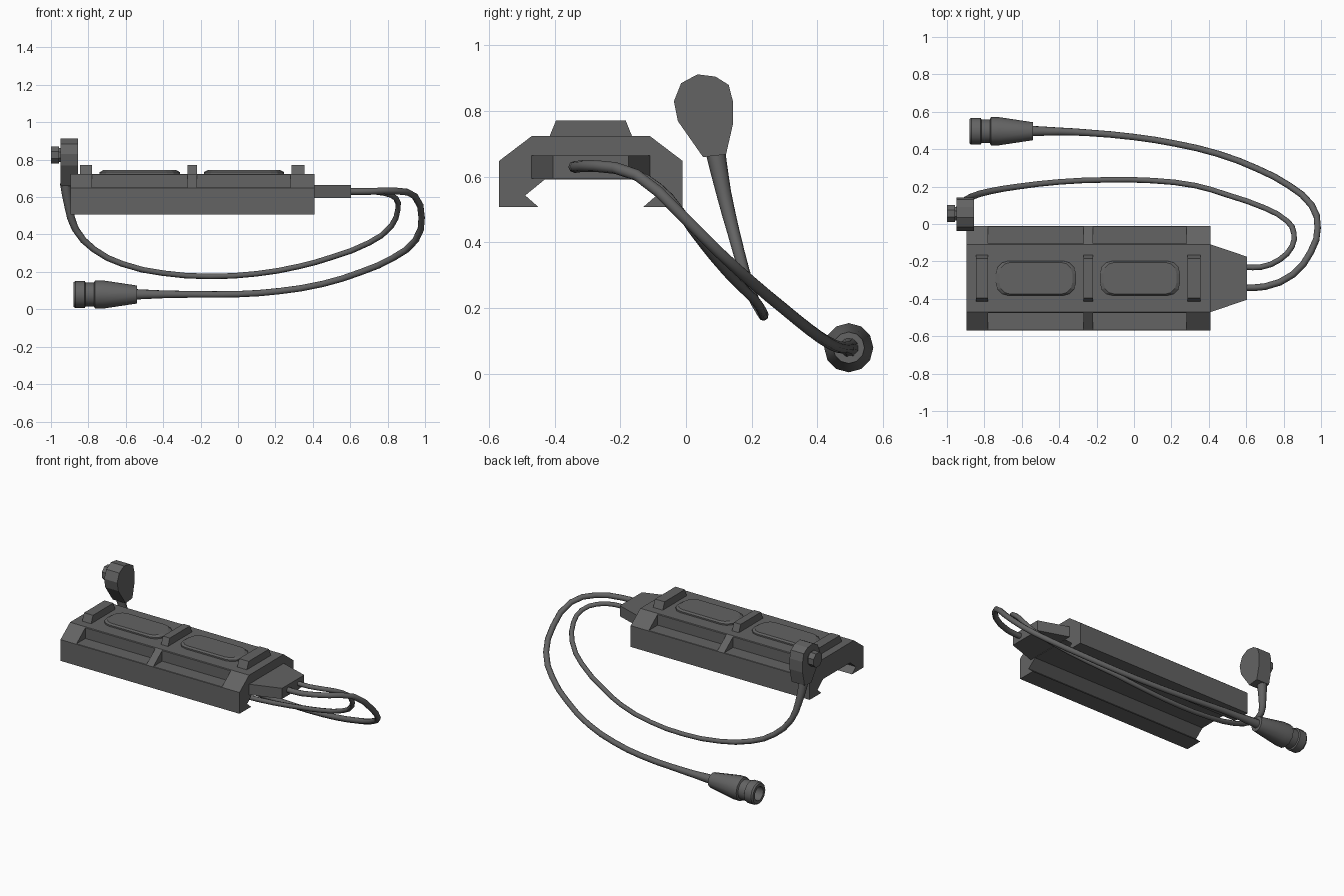
import bpy, bmesh
from math import sin, cos, pi, radians

if "Cube" in bpy.data.objects:
    bpy.data.objects.remove(bpy.data.objects["Cube"])

CY = -0.29  # centre line of the housing
DARK = bpy.data.materials.new("dark_grey")
DARK.diffuse_color = (.125, .125, .125, 1)
DARK.use_nodes = True
DARK.node_tree.nodes["Principled BSDF"].inputs["Base Color"].default_value = DARK.diffuse_color


def finish(bm, name):
    bmesh.ops.recalc_face_normals(bm, faces=bm.faces)
    me = bpy.data.meshes.new(name)
    bm.to_mesh(me)
    bm.free()
    me.materials.append(DARK)
    ob = bpy.data.objects.new(name, me)
    bpy.context.collection.objects.link(ob)
    return ob


def loft(name, rings):
    """Skin closed rings of equal point count and cap both ends."""
    bm = bmesh.new()
    vs = [[bm.verts.new(p) for p in r] for r in rings]
    n = len(vs[0])
    for a, b in zip(vs, vs[1:]):
        for i in range(n):
            j = (i + 1) % n
            bm.faces.new((a[i], a[j], b[j], b[i]))
    bm.faces.new(vs[0])
    bm.faces.new(vs[-1])
    return finish(bm, name)


def prism_x(name, prof, x0, x1):
    return loft(name, [[(x, y, z) for y, z in prof] for x in (x0, x1)])


def lathe_x(name, prof, cy, cz, n, turn=0.0):
    return loft(name, [[(x, cy + r * cos(2 * pi * (i + turn) / n), cz + r * sin(2 * pi * (i + turn) / n))
                        for i in range(n)] for x, r in prof])


def smooth(ob, deg):
    bpy.ops.object.select_all(action='DESELECT')
    ob.select_set(True)
    bpy.context.view_layer.objects.active = ob
    bpy.ops.object.shade_smooth_by_angle(angle=radians(deg))


def cable(name, pts):
    cu = bpy.data.curves.new(name, 'CURVE')
    cu.dimensions = '3D'
    cu.bevel_depth = 1
    cu.bevel_resolution = 2
    cu.resolution_u = 2
    cu.use_fill_caps = True
    cu.materials.append(DARK)
    sp = cu.splines.new('BEZIER')
    sp.bezier_points.add(len(pts) - 1)
    for bp, (x, y, z, r) in zip(sp.bezier_points, pts):
        bp.co = (x, y, z)
        bp.radius = r
        bp.handle_left_type = bp.handle_right_type = 'AUTO'
    ob = bpy.data.objects.new(name, cu)
    bpy.context.collection.objects.link(ob)
    bpy.ops.object.select_all(action='DESELECT')
    ob.select_set(True)
    bpy.context.view_layer.objects.active = ob
    bpy.ops.object.convert(target='MESH')
    smooth(bpy.context.view_layer.objects.active, 50)


# Housing: rail-mount profile mirrored about its centre line
half = [(.14, .592), (.20, .543), (.16, .508), (.28, .508), (.28, .648), (.18, .724)]
prof = [(CY + y, z) for y, z in half] + [(CY - y, z) for y, z in reversed(half)]
housing = prism_x("housing", prof, -.895, .41)

# Side bays cut between the ribs
for x0, x1 in ((-.78, -.27), (-.22, .28)):
    for s in (-1, 1):
        a, b = CY + s * .185, CY + s * .32
        cut = prism_x("bay_cutter", [(a, .65), (b, .65), (b, .8), (a, .8)], x0, x1)
        cut.hide_render = cut.hide_viewport = True
        cut.display_type = 'WIRE'
        m = housing.modifiers.new("bay", 'BOOLEAN')
        m.operation = 'DIFFERENCE'
        m.solver = 'EXACT'
        m.object = cut

# Raised cross bars on top
for x0, x1 in ((-.845, -.78), (-.27, -.22), (.285, .355)):
    prism_x("cross_bar", [(CY - .127, .72), (CY + .127, .72), (CY + .106, .772), (CY - .106, .772)], x0, x1)


# Rounded button pads
def pad_ring(cx, hx, hy, r, z):
    ring = []
    for q, (sx, sy) in enumerate(((1, 1), (-1, 1), (-1, -1), (1, -1))):
        for k in range(4):
            t = (q + k / 3) * pi / 2
            ring.append((cx + sx * (hx - r) + r * cos(t), CY + sy * (hy - r) + r * sin(t), z))
    return ring


for cx in (-.525, .032):
    loft("button_pad", [pad_ring(cx, .215, .093, .07, .72), pad_ring(cx, .215, .093, .07, .733),
                        pad_ring(cx, .195, .085, .06, .744)])

# Tapered cable outlet
loft("cable_outlet", [[(x, CY - w, .595), (x, CY + w, .595), (x, CY + w, .665), (x, CY - w, .665)]
                      for x, w in ((.405, .182), (.605, .115))])

# Outer cable with thickened end: x, y, z, radius
cable("connector_cable", [
    (.59, -.34, .63, .018), (.70, -.335, .63, .018), (.85, -.27, .632, .018), (.945, -.15, .605, .018),
    (.982, -.02, .49, .018), (.95, .10, .37, .018), (.83, .205, .275, .018), (.66, .295, .20, .018),
    (.45, .375, .135, .018), (.22, .43, .097, .018), (0, .465, .081, .018), (-.25, .488, .08, .019),
    (-.40, .495, .08, .022), (-.56, .497, .08, .03)])

# Inner cable ending in the cap strap
cable("cap_cable", [
    (.59, -.23, .63, .015), (.68, -.23, .63, .015), (.78, -.19, .622, .015), (.845, -.12, .592, .015),
    (.855, -.05, .535, .015), (.82, .015, .445, .015), (.70, .085, .355, .015), (.50, .155, .278, .015),
    (.33, .205, .23, .015), (.1, .232, .19, .015), (-.15, .236, .176, .015), (-.4, .225, .193, .015),
    (-.62, .20, .243, .016), (-.77, .175, .32, .017), (-.87, .145, .43, .019), (-.905, .115, .55, .023),
    (-.922, .09, .675, .03)])

# Plug with hollow mouth
plug = lathe_x("plug", [(-.54, .03), (-.54, .048), (-.72, .075), (-.765, .075), (-.77, .064), (-.815, .064),
                        (-.82, .072), (-.87, .072), (-.88, .065), (-.88, .045), (-.80, .045)], .496, .079, 12)
smooth(plug, 31)

# Dust cap and its stud
prism_x("dust_cap", [(.052, .66), (.122, .668), (.143, .76), (.143, .83), (.13, .88), (.09, .905),
                     (.035, .912), (-.015, .885), (-.037, .83), (-.025, .77)], -.95, -.855)
lathe_x("dust_cap_stud", [(-.94, .04), (-.958, .04), (-.958, .049), (-1.0, .049)], .055, .825, 8, .5)
